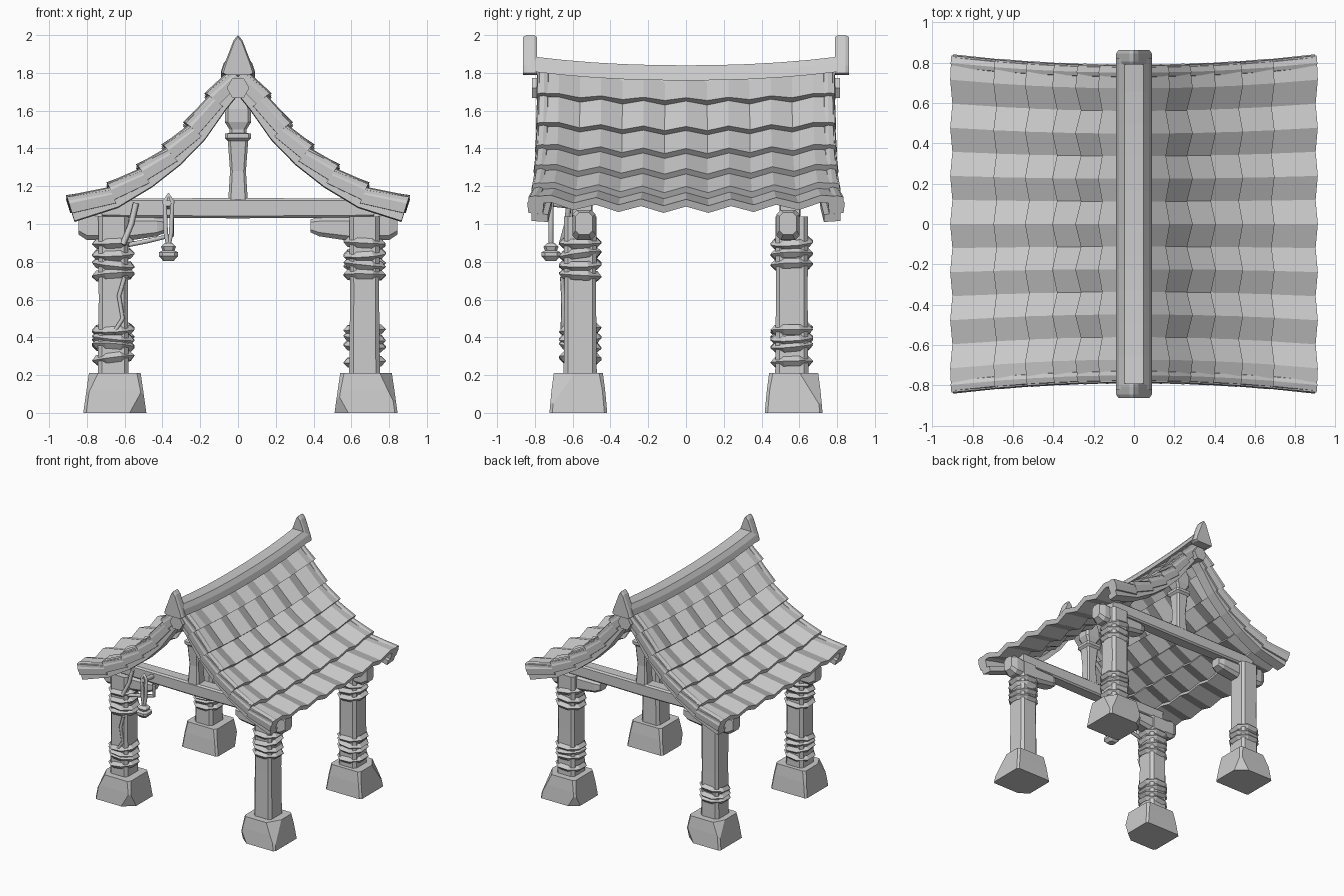
import bpy, bmesh, random
from math import cos, sin, pi
from mathutils import Vector

if "Cube" in bpy.data.objects:
    bpy.data.objects.remove(bpy.data.objects["Cube"])

random.seed(4)


def loft(name, rings, chips=()):
    """Skin a list of equal closed rings, cap both ends, optionally slice corners off."""
    bm = bmesh.new()
    vs = [[bm.verts.new(p) for p in r] for r in rings]
    n = len(rings[0])
    for a, b in zip(vs, vs[1:]):
        for i in range(n):
            j = (i + 1) % n
            bm.faces.new((a[i], a[j], b[j], b[i]))
    bm.faces.new(vs[0])
    bm.faces.new(vs[-1])
    for co, no in chips:
        res = bmesh.ops.bisect_plane(bm, geom=bm.verts[:] + bm.edges[:] + bm.faces[:],
                                     plane_co=co, plane_no=no, clear_outer=True)
        cut = [e for e in res["geom_cut"] if isinstance(e, bmesh.types.BMEdge)]
        bmesh.ops.holes_fill(bm, edges=cut)
    bmesh.ops.recalc_face_normals(bm, faces=bm.faces[:])
    me = bpy.data.meshes.new(name)
    bm.to_mesh(me)
    bm.free()
    ob = bpy.data.objects.new(name, me)
    bpy.context.collection.objects.link(ob)
    return ob


def chamfered(a, b, c):
    """Rectangle of half sizes a, b with corners cut by c."""
    return [(a, b - c), (a - c, b), (c - a, b), (-a, b - c),
            (-a, c - b), (c - a, -b), (a - c, -b), (a, c - b)]


def column(name, cx, cy, sections, chips=()):
    """Upright part: sections of (z, half x, half y, chamfer)."""
    return loft(name, [[(cx + u, cy + v, z) for u, v in chamfered(a, b, c)]
                       for z, a, b, c in sections], chips)


def beam(name, cy, sections):
    """Beam along x: sections of (x, z low, z high, half y, chamfer)."""
    return loft(name, [[(x, cy + u, (lo + hi) / 2 + v) for u, v in chamfered(w, (hi - lo) / 2, c)]
                       for x, lo, hi, w, c in sections])


def tube(name, pts, r):
    cu = bpy.data.curves.new(name, 'CURVE')
    cu.dimensions = '3D'
    cu.bevel_depth, cu.bevel_resolution, cu.use_fill_caps = r, 1, True
    sp = cu.splines.new('POLY')
    sp.points.add(len(pts) - 1)
    for p, co in zip(sp.points, pts):
        p.co = (*co, 1)
    ob = bpy.data.objects.new(name, cu)
    bpy.context.collection.objects.link(ob)
    bpy.ops.object.select_all(action='DESELECT')
    ob.select_set(True)
    bpy.context.view_layer.objects.active = ob
    bpy.ops.object.convert(target='MESH')


def rope_rings(name, x, y, heights):
    for i, z in enumerate(heights):
        bpy.ops.mesh.primitive_torus_add(
            major_segments=8, minor_segments=4, major_radius=0.096, minor_radius=0.026,
            location=(x, y, z),
            rotation=(random.uniform(-.13, .13), random.uniform(-.13, .13), pi / 8))
        bpy.context.object.name = f"{name}_{i}"


# Curved roof line in (x, z), one point per tile course edge
PROFILE = [(0.03, 1.775), (0.14, 1.64), (0.25, 1.483), (0.37, 1.36),
           (0.51, 1.25), (0.675, 1.15), (0.895, 1.08)]


def normal(i):
    a, b = PROFILE[max(i - 1, 0)], PROFILE[min(i + 1, len(PROFILE) - 1)]
    t = Vector((b[0] - a[0], b[1] - a[1])).normalized()
    return -t.y, t.x


def roof_pt(s, i, y, n):
    """Point on roof slope s at profile point i, lifted n along the normal, with sag and flare."""
    (x, z), (nx, nz) = PROFILE[i], normal(i)
    v = 0.03 * (y / 0.8) ** 2
    flare = 0.785 + 0.05 * (x / 0.9) ** 2
    return (s * (x + nx * n), y * flare / 0.8, z + nz * n + v)


NY = 14
for s, side in ((1, "right"), (-1, "left")):
    # Overlapping corrugated tile courses
    for i in range(len(PROFILE) - 1):
        rings = []
        for k, lift in ((i, 0.0), (i + 1, 0.035)):
            top, low = [], []
            for j in range(NY + 1):
                y = -0.8 + 1.6 * j / NY
                zig = (0.018 if j % 2 else -0.018) * (1 if i else 0.7)
                if j in (0, NY):
                    zig = 0.0
                top.append(roof_pt(s, k, y, lift + zig))
                low.append(roof_pt(s, k, y, lift + zig - 0.04))
            rings.append(top + low[::-1])
        loft(f"{side}_tile_course_{i}", rings)
    for e, end in ((-1, "front"), (1, "back")):
        # Barrel verge tiles, each flaring over the next
        sec = [(0.725, -0.02), (0.745, 0.014), (0.765, 0.02), (0.79, 0.012), (0.803, -0.025),
               (0.797, -0.075), (0.73, -0.075)]
        for i in range(len(PROFILE) - 1):
            loft(f"{end}_{side}_verge_tile_{i}",
                 [[roof_pt(s, i, e * y, n) for y, n in sec],
                  [roof_pt(s, i + 1, e * (0.765 + (y - 0.765) * 1.08), n * 1.05 + 0.024) for y, n in sec]])
        # Curved barge board below the verge
        board = [(0.70, -0.055), (0.785, -0.055), (0.785, -0.097), (0.70, -0.097)]
        loft(f"{end}_{side}_barge_board",
             [[roof_pt(s, i, e * y, n) for y, n in board] for i in range(len(PROFILE))])

# Sagging ridge cap
ridge = [(-0.09, 0), (-0.075, 0.045), (-0.048, 0.08), (0.048, 0.08), (0.075, 0.045), (0.09, 0)]
loft("ridge_cap", [[(x, y, 1.76 + 0.045 * (abs(y) / 0.8) ** 2.2 + z) for x, z in ridge]
                   for y in [-0.82 + 1.64 * k / 10 for k in range(11)]])
# Ridge pole
loft("ridge_pole", [[(0.06 * cos(k * pi / 3), y, 1.72 + 0.06 * sin(k * pi / 3)) for k in range(6)]
                    for y in (-0.815, 0.815)])

for e, end in ((-1, "front"), (1, "back")):
    # Pointed finial on each ridge end
    fin = [(-0.07, 1.79), (-0.088, 1.80), (-0.075, 1.84), (-0.022, 1.975), (0, 2.0),
           (0.022, 1.975), (0.075, 1.84), (0.088, 1.80), (0.07, 1.79)]
    loft(f"{end}_finial", [[(x * k, e * y, z - (0.01 if k < 1 and z > 1.9 else 0)) for x, z in fin]
                           for y, k in ((0.79, 0.9), (0.805, 1), (0.845, 1), (0.862, 0.88))])
    # Tie beam and king post
    beam(f"{end}_tie_beam", e * 0.55, [(-0.72, 1.035, 1.135, 0.05, 0.012), (0, 1.03, 1.137, 0.055, 0.012),
                                       (0.72, 1.035, 1.135, 0.05, 0.012)])
    column(f"{end}_king_post", 0, e * 0.55,
           [(1.12, 0.052, 0.052, 0.014), (1.28, 0.042, 0.042, 0.012), (1.44, 0.054, 0.054, 0.014),
            (1.455, 0.07, 0.07, 0.014), (1.478, 0.07, 0.07, 0.014), (1.482, 0.045, 0.045, 0.014),
            (1.50, 0.045, 0.045, 0.014), (1.54, 0.07, 0.06, 0.016), (1.61, 0.068, 0.06, 0.016),
            (1.69, 0.04, 0.045, 0.012)])
    for s, side in ((1, "right"), (-1, "left")):
        x, y = (0.67 if s > 0 else -0.66), e * 0.56
        tag = f"{end}_{side}"
        # Stone footing with chipped corners
        chips = [(Vector((x + s * 0.125, y + e * 0.14, 0.13)), Vector((s, e * random.uniform(.5, .9), 0.55))),
                 (Vector((x - s * 0.15, y + e * 0.14, 0.08)), Vector((-s * 0.8, e, -0.35)))]
        column(f"{tag}_footing", x + 0.008, y + e * 0.01,
               [(0, 0.167, 0.153, 0.015), (0.12, 0.15, 0.142, 0.015), (0.21, 0.137, 0.13, 0.02)], chips)
        # Post
        column(f"{tag}_post", x, y, [(0.18, 0.082, 0.088, 0.022), (0.6, 0.077, 0.084, 0.02),
                                     (1.04, 0.08, 0.086, 0.022)])
        # Bracket arm on the post head
        beam(f"{tag}_bracket", e * 0.54,
             [(s * 0.385, 0.955, 1.025, 0.045, 0.015), (s * 0.43, 0.935, 1.035, 0.06, 0.02),
              (s * 0.58, 0.912, 1.04, 0.062, 0.025), (s * 0.80, 0.915, 1.075, 0.062, 0.025),
              (s * 0.845, 0.945, 1.06, 0.045, 0.02)])

# Rope bindings
upper, lower = (0.73, 0.785, 0.84, 0.90), (0.355, 0.395, 0.44)
rope_rings("front_left_upper_rope", -0.66, -0.56, upper)
rope_rings("front_left_lower_rope", -0.66, -0.56, (0.29,) + lower)
rope_rings("front_right_upper_rope", 0.67, -0.56, upper)
rope_rings("back_right_upper_rope", 0.67, 0.56, upper[1:])
rope_rings("back_right_lower_rope", 0.67, 0.56, (0.27,) + lower)
rope_rings("back_left_lower_rope", -0.66, 0.56, lower)
tube("front_left_rope_tail", [(-0.60, -0.655, 0.72), (-0.63, -0.65, 0.62), (-0.61, -0.65, 0.50),
                              (-0.66, -0.655, 0.42)], 0.012)
tube("front_left_rope_tie", [(-0.54, -0.62, 1.11), (-0.565, -0.63, 1.0), (-0.61, -0.66, 0.89)], 0.016)
tube("bracket_rope_sling", [(-0.58, -0.62, 0.89), (-0.48, -0.615, 0.91), (-0.35, -0.61, 0.94),
                            (-0.35, -0.61, 1.03)], 0.014)

# Hanging charm: peg, looped cord and small bell
tube("charm_peg", [(-0.37, -0.56, 1.09), (-0.37, -0.73, 1.11)], 0.018)
tube("charm_cord", [(-0.368 + dx, -0.715, z) for dx, z in
                    ((0, 0.88), (-0.014, 0.95), (-0.02, 1.12), (0, 1.155), (0.02, 1.12), (0.014, 0.95),
                     (0, 0.88))], 0.013)
column("charm_bell", -0.368, -0.715,
       [(0.805, 0.028, 0.028, 0.01), (0.83, 0.05, 0.05, 0.018), (0.85, 0.05, 0.05, 0.018),
        (0.86, 0.032, 0.032, 0.012), (0.88, 0.04, 0.04, 0.014), (0.90, 0.02, 0.02, 0.008)])
